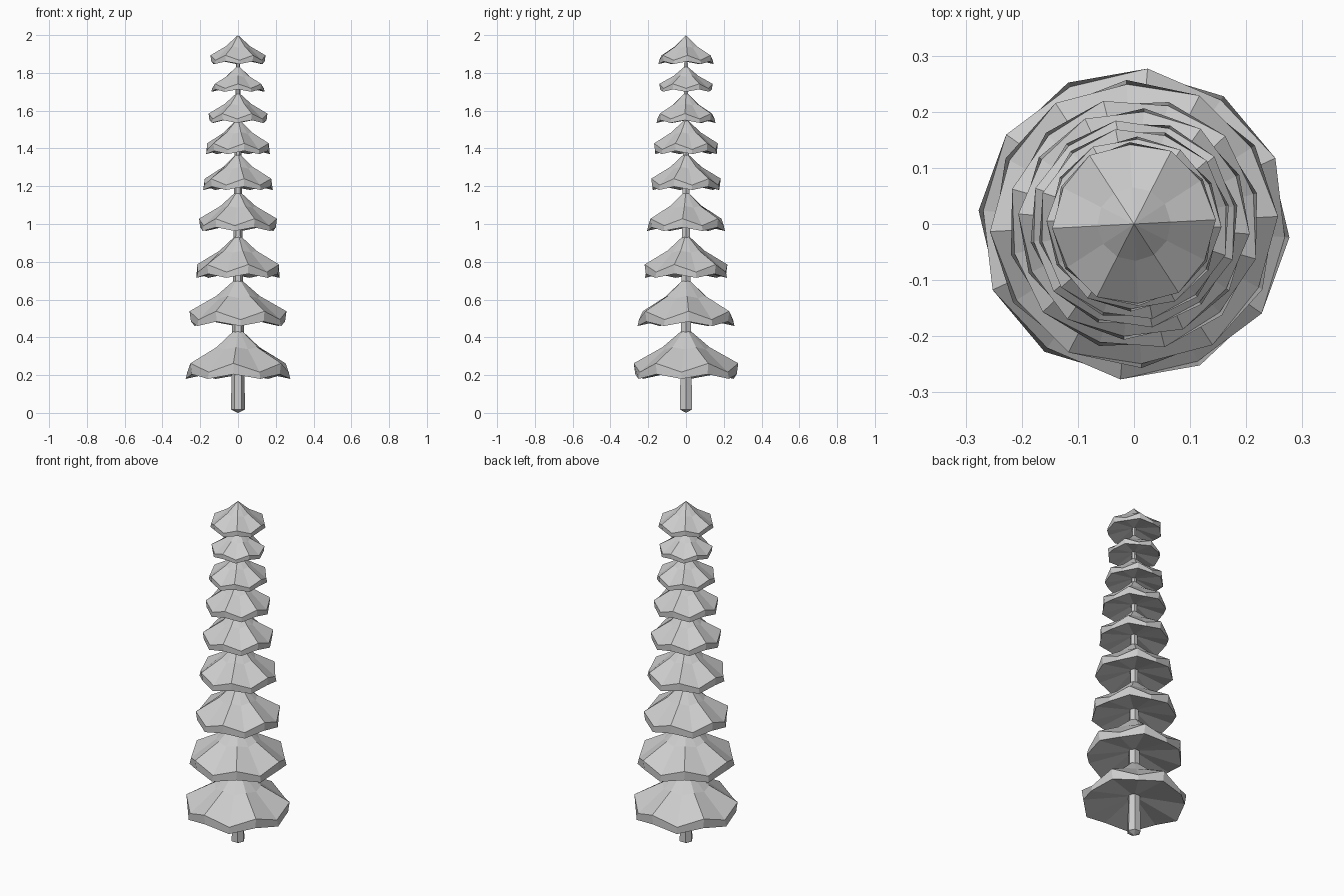
import bpy, bmesh, math

if "Cube" in bpy.data.objects:
    bpy.data.objects.remove(bpy.data.objects["Cube"])


def ring(bm, radii, zs, n, rot):
    """Ring of n verts; radii and zs alternate between even (low) and odd (high) points."""
    return [bm.verts.new((radii[i % 2] * math.cos(rot + i * math.tau / n),
                          radii[i % 2] * math.sin(rot + i * math.tau / n),
                          zs[i % 2])) for i in range(n)]


def bridge(bm, a, b):
    n = len(a)
    for i in range(n):
        j = (i + 1) % n
        bm.faces.new((a[i], a[j], b[j], b[i]))


def fan(bm, rim, z):
    c = bm.verts.new((0, 0, z))
    for i in range(len(rim)):
        bm.faces.new((rim[i], rim[(i + 1) % len(rim)], c))


def finish(bm, name):
    bmesh.ops.recalc_face_normals(bm, faces=bm.faces)
    me = bpy.data.meshes.new(name)
    bm.to_mesh(me)
    bm.free()
    bpy.context.collection.objects.link(bpy.data.objects.new(name, me))


def tier(name, r, top, low, deg):
    h, rot = top - low, math.radians(deg)
    bm = bmesh.new()
    # steep crown, flaring skirt with a zigzag rim, thin lip, hollow underside
    crown = ring(bm, (.45 * r, .45 * r), (top - .43 * h, top - .39 * h), 12, rot)
    rim = ring(bm, (.97 * r, r), (top - .87 * h, top - .70 * h), 12, rot)
    lip = ring(bm, (r, .97 * r), (low, top - .91 * h), 12, rot)
    fan(bm, crown, top)
    bridge(bm, crown, rim)
    bridge(bm, rim, lip)
    fan(bm, lip, top - .78 * h)
    finish(bm, name)


# Foliage tiers: radius, apex height, lowest rim height, rotation
tiers = [(.278, .455, .180, -5), (.257, .72, .46, 33), (.226, .95, .715, 14),
         (.207, 1.18, .963, 25), (.187, 1.38, 1.18, 10), (.172, 1.56, 1.37, 11),
         (.156, 1.70, 1.535, 28), (.141, 1.84, 1.70, 0), (.146, 2.0, 1.847, 33)]
for k, t in enumerate(tiers):
    tier(f"foliage_tier_{k + 1}", *t)

# Tapered six-sided trunk with a slightly pointed base
bm = bmesh.new()
base = ring(bm, (.037, .037), (.018, .018), 6, 0)
tip = ring(bm, (.010, .010), (1.9, 1.9), 6, 0)
fan(bm, base, 0)
bridge(bm, base, tip)
fan(bm, tip, 1.9)
finish(bm, "trunk")
